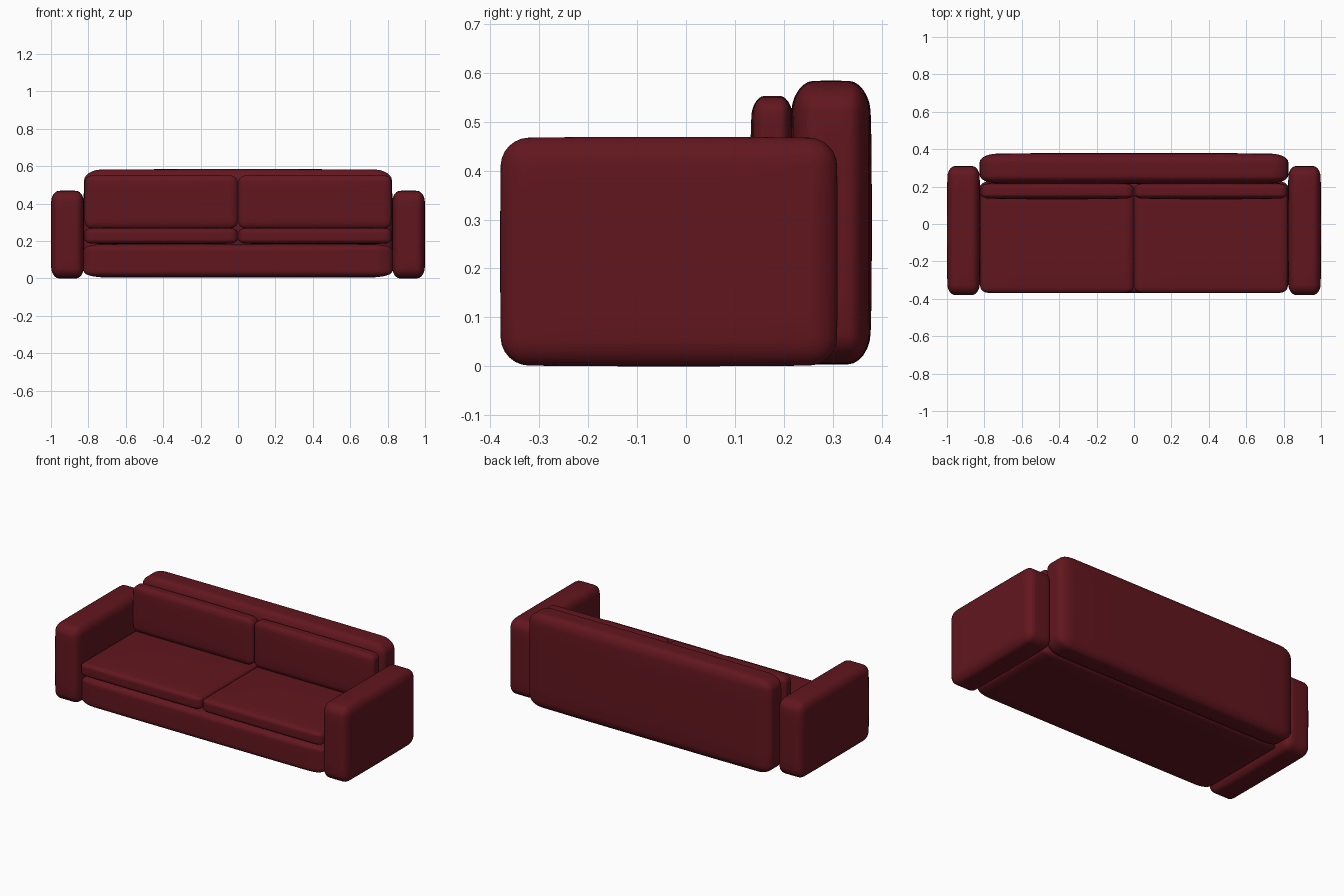
import bpy, bmesh
from mathutils import Vector

if "Cube" in bpy.data.objects:
    bpy.data.objects.remove(bpy.data.objects["Cube"])

leather = bpy.data.materials.new("dark_red_leather")
leather.diffuse_color = (0.12, 0.008, 0.013, 1)
leather.use_nodes = True
leather.node_tree.nodes["Principled BSDF"].inputs["Base Color"].default_value = leather.diffuse_color


def padded_block(name, lo, hi, radii, puff=(0, 0, 0)):
    """Rounded box from lo to hi; radii = corner radius per axis, puff = soft crown per axis."""
    lo, hi, r = Vector(lo), Vector(hi), Vector(radii)
    size, mid = hi - lo, (lo + hi) / 2
    bm = bmesh.new()
    bmesh.ops.create_cube(bm, size=1)
    # bevel by one unit in radius-scaled space, then scale back
    bmesh.ops.scale(bm, vec=[size[i] / r[i] for i in range(3)], verts=bm.verts)
    bmesh.ops.bevel(bm, geom=bm.edges[:], offset=1, offset_type='OFFSET',
                    segments=6, profile=0.5, affect='EDGES')
    bmesh.ops.scale(bm, vec=r, verts=bm.verts)
    # cut the flat panels so they can crown a little
    for axis in range(3):
        n = Vector((0, 0, 0))
        n[axis] = 1
        for t in (-0.55, -0.2, 0.2, 0.55):
            bmesh.ops.bisect_plane(bm, geom=bm.verts[:] + bm.edges[:] + bm.faces[:],
                                   plane_co=n * (size[axis] / 2 * t), plane_no=n)
    for v in bm.verts:
        u = [2 * v.co[i] / size[i] for i in range(3)]
        for i in range(3):
            a, b = u[i - 1], u[i - 2]
            drop = 1 - (1 - a ** 4) * (1 - b ** 4)
            v.co[i] -= puff[i] * u[i] * drop
    bmesh.ops.translate(bm, vec=mid, verts=bm.verts)
    mesh = bpy.data.meshes.new(name)
    bm.to_mesh(mesh)
    bm.free()
    for p in mesh.polygons:
        p.use_smooth = True
    mesh.materials.append(leather)
    ob = bpy.data.objects.new(name, mesh)
    bpy.context.collection.objects.link(ob)
    return ob


# Base and backrest
padded_block("base", (-0.825, -0.37, 0.005), (0.825, 0.24, 0.185),
             (0.10, 0.04, 0.03), (0, 0.004, 0.003))
padded_block("backrest", (-0.825, 0.213, 0.004), (0.825, 0.38, 0.584),
             (0.09, 0.045, 0.06), (0.003, 0.006, 0.003))

# Arms and cushions, one per side
for side, s in (("left", -1), ("right", 1)):
    def mirrored(name, x0, x1, y, z, radii, puff):
        xs = sorted((s * x0, s * x1))
        padded_block(f"{side}_{name}", (xs[0], y[0], z[0]), (xs[1], y[1], z[1]), radii, puff)

    mirrored("arm", 0.823, 1.0, (-0.38, 0.31), (0, 0.469),
             (0.04, 0.055, 0.055), (0.004, 0.003, 0.003))
    mirrored("seat_cushion", 0.002, 0.822, (-0.37, 0.22), (0.182, 0.274),
             (0.04, 0.03, 0.025), (0.002, 0.003, 0.006))
    mirrored("back_cushion", 0.002, 0.82, (0.132, 0.22), (0.265, 0.553),
             (0.04, 0.025, 0.035), (0.002, 0.006, 0.003))
